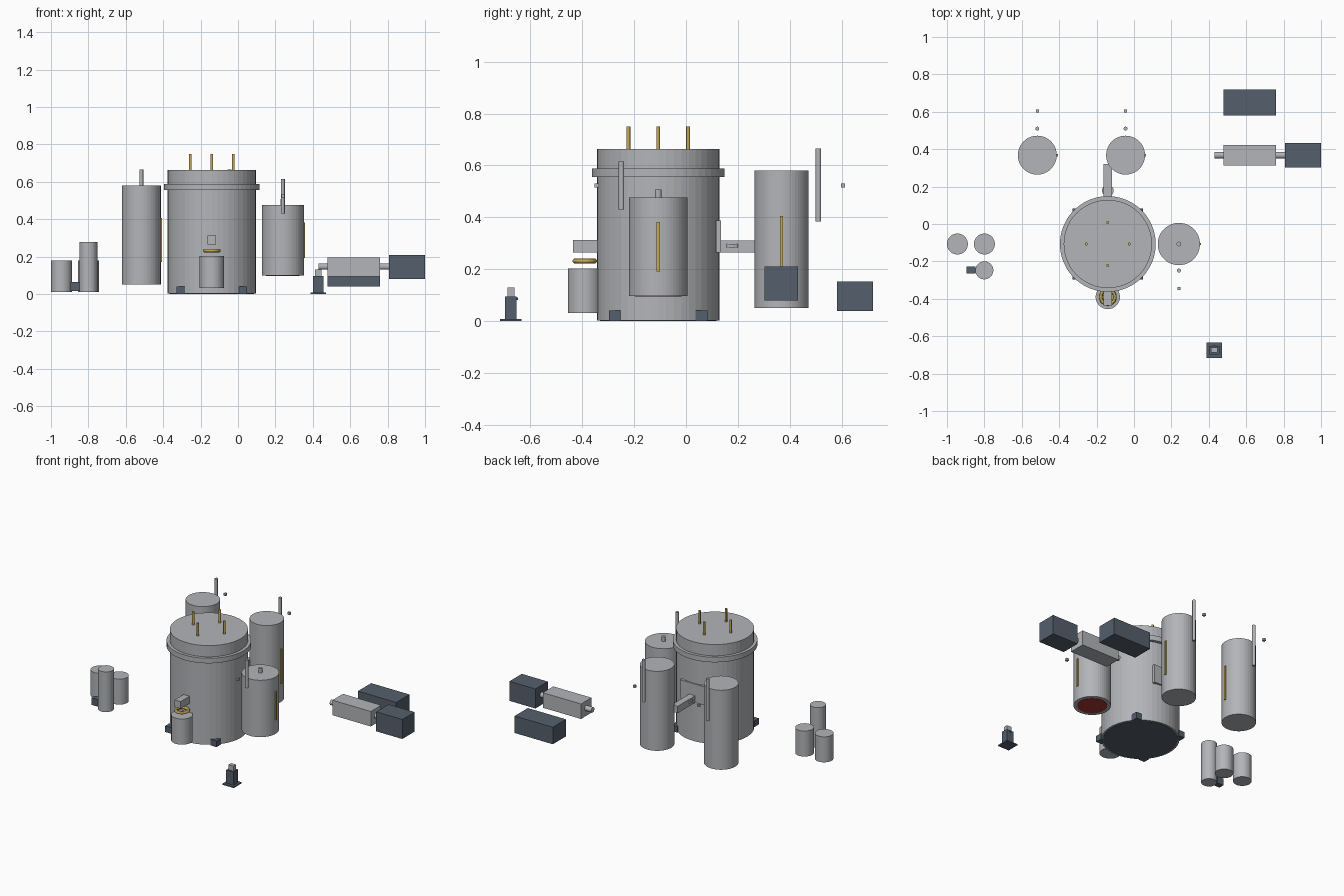
import bpy, math

if "Cube" in bpy.data.objects:
    bpy.data.objects.remove(bpy.data.objects["Cube"])


def material(name, rgb):
    m = bpy.data.materials.new(name)
    m.diffuse_color = (*rgb, 1)
    m.use_nodes = True
    m.node_tree.nodes["Principled BSDF"].inputs["Base Color"].default_value = m.diffuse_color
    return m


STEEL = material("brushed_steel", (0.45, 0.46, 0.48))
DARK = material("dark_slate", (0.09, 0.115, 0.15))
BRASS = material("brass", (0.56, 0.40, 0.09))
RED = material("heater_red", (0.38, 0.04, 0.03))


def finish(name, mat):
    ob = bpy.context.object
    ob.name = ob.data.name = name
    ob.data.materials.append(mat)
    return ob


def box(name, x, y, z, mat):
    """Box from (min, max) spans along each axis."""
    spans = (x, y, z)
    bpy.ops.mesh.primitive_cube_add(size=1, location=[(a + b) / 2 for a, b in spans])
    ob = finish(name, mat)
    ob.scale = [b - a for a, b in spans]
    bpy.ops.object.transform_apply(location=False, rotation=False, scale=True)
    return ob


def cyl(name, x, y, r, z0, z1, mat=STEEL, sides=48):
    """Upright cylinder between two heights."""
    bpy.ops.mesh.primitive_cylinder_add(vertices=sides, radius=r, depth=z1 - z0,
                                        location=(x, y, (z0 + z1) / 2))
    return finish(name, mat)


def shaft(name, x0, x1, y, z, r):
    """Cylinder lying along x."""
    bpy.ops.mesh.primitive_cylinder_add(vertices=24, radius=r, depth=x1 - x0,
                                        location=((x0 + x1) / 2, y, z),
                                        rotation=(0, math.pi / 2, 0))
    return finish(name, STEEL)


# Main vessel with lid, flange and base plate
CX, CY = -0.14, -0.107
cyl("vessel_body", CX, CY, 0.236, 0.003, 0.572)
cyl("vessel_lid", CX, CY, 0.236, 0.572, 0.664)
cyl("vessel_flange", CX, CY, 0.256, 0.555, 0.589)
cyl("vessel_base_plate", CX, CY, 0.225, 0.0, 0.004, DARK)

# Lid electrodes and corner feet
for i in range(4):
    a = i * math.pi / 2
    cyl(f"electrode_{i + 1}", CX + 0.115 * math.cos(a), CY + 0.115 * math.sin(a),
        0.0075, 0.66, 0.75, BRASS, 16)
    a += math.pi / 4
    fx, fy = CX + 0.236 * math.cos(a), CY + 0.236 * math.sin(a)
    box(f"vessel_foot_{i + 1}", (fx - 0.0225, fx + 0.0225), (fy - 0.0225, fy + 0.0225),
        (0.0, 0.041), DARK)

# Rear access panel and outlet duct with valve disc
box("rear_panel", (CX - 0.09, CX + 0.09), (0.115, 0.134), (0.265, 0.388), STEEL)
box("rear_duct", (CX - 0.022, CX + 0.022), (0.10, 0.32), (0.265, 0.311), STEEL)
cyl("rear_valve_disc", CX, 0.178, 0.031, 0.284, 0.297, STEEL, 32)

# Front outlet duct, ring seal and collection pot
box("front_duct", (CX - 0.022, CX + 0.022), (-0.436, -0.32), (0.265, 0.312), STEEL)
bpy.ops.mesh.primitive_torus_add(major_radius=0.038, minor_radius=0.0095,
                                 major_segments=32, minor_segments=12,
                                 location=(CX, -0.39, 0.232))
finish("ring_seal", BRASS)
bpy.ops.object.shade_smooth_by_angle()
cyl("collection_pot", CX, -0.39, 0.065, 0.032, 0.203)


def tank(name, x, y, r, z0, z1, gauge, tube, side):
    """Storage tank with a level gauge on +x and a dip tube on the given y side."""
    cyl(name, x, y, r, z0, z1)
    box(name + "_gauge", (x + r - 0.006, x + r + 0.006), (y - 0.006, y + 0.006), gauge, BRASS)
    ty, ky = y + side * 0.142, y + side * 0.237
    cyl(name + "_dip_tube", x, ty, 0.0105, *tube, STEEL, 16)
    box(name + "_valve_knob", (x - 0.008, x + 0.008), (ky - 0.008, ky + 0.008),
        (0.515, 0.531), STEEL)


# Heated side tank and two rear tanks
tank("side_tank", 0.24, CY, 0.113, 0.098, 0.477, (0.192, 0.382), (0.43, 0.616), -1)
cyl("side_tank_nozzle", 0.24, CY, 0.0125, 0.47, 0.508, STEEL, 16)
cyl("side_tank_heater", 0.24, CY, 0.09, 0.096, 0.10, RED)
for label, x in (("left", -0.517), ("right", -0.045)):
    tank("rear_tank_" + label, x, 0.368, 0.104, 0.05, 0.58, (0.172, 0.406), (0.384, 0.665), 1)

# Small canister group with a filter block
cyl("canister_left", -0.944, CY, 0.056, 0.01, 0.18)
cyl("canister_right", -0.80, CY, 0.056, 0.01, 0.18)
cyl("canister_tall", -0.80, -0.248, 0.048, 0.01, 0.278)
box("canister_block", (-0.896, -0.848), (-0.264, -0.228), (0.017, 0.064), DARK)

# Screw conveyor: housing, shaft, motor and control box
box("conveyor_housing", (0.478, 0.76), (0.313, 0.423), (0.095, 0.195), STEEL)
shaft("conveyor_shaft", 0.43, 0.815, 0.368, 0.147, 0.017)
box("conveyor_motor", (0.808, 1.0), (0.302, 0.432), (0.08, 0.21), DARK)
box("control_box", (0.478, 0.76), (0.581, 0.72), (0.04, 0.153), DARK)

# Pedestal sensor
box("pedestal_base", (0.388, 0.47), (-0.716, -0.634), (0.0, 0.008), DARK)
box("pedestal_body", (0.402, 0.456), (-0.698, -0.652), (0.008, 0.096), DARK)
box("pedestal_head", (0.412, 0.447), (-0.688, -0.661), (0.096, 0.13), STEEL)
box("pedestal_button", (0.425, 0.433), (-0.653, -0.647), (0.082, 0.092), DARK)
